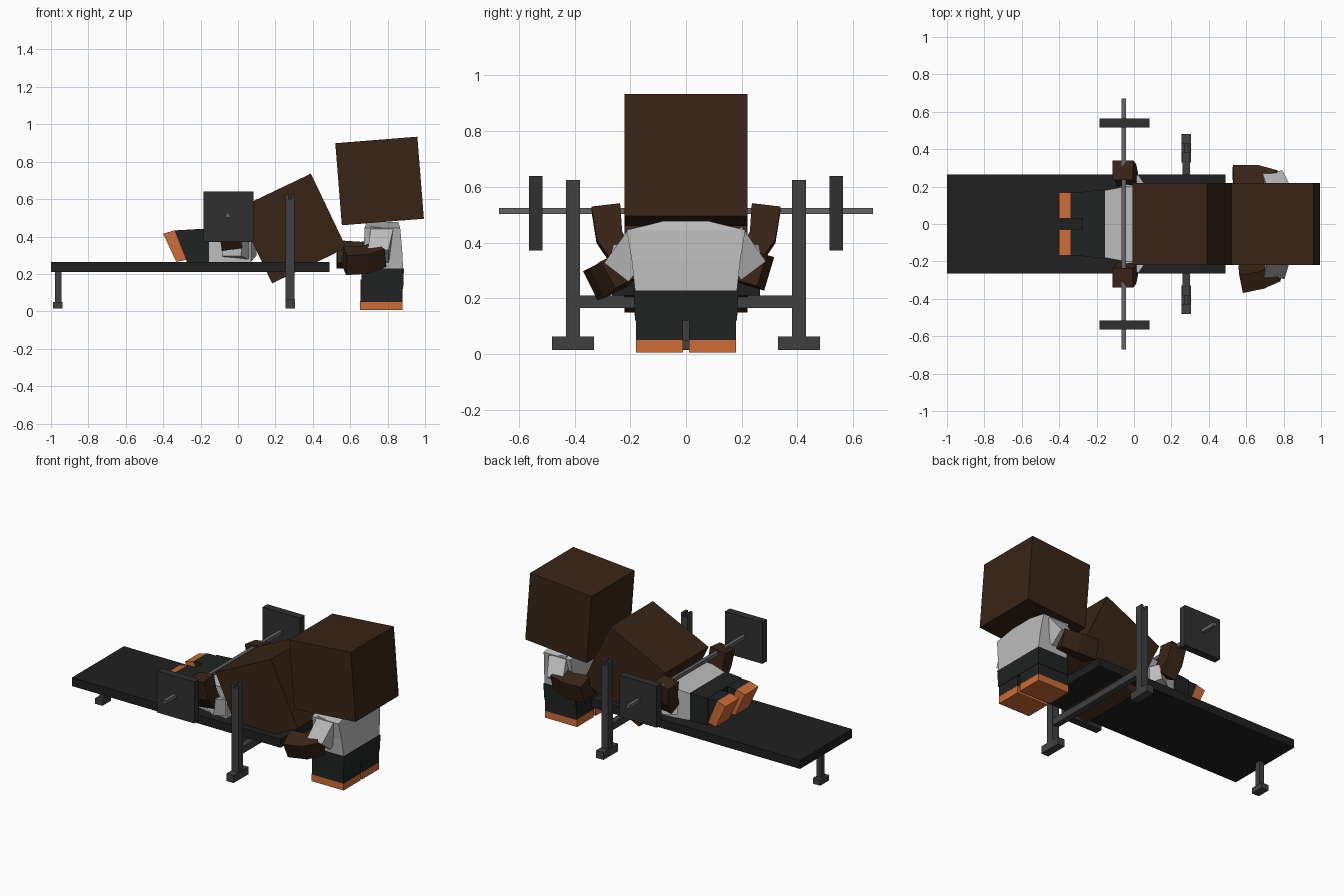
import bpy
from mathutils import Vector, Matrix
from math import radians

if "Cube" in bpy.data.objects:
    bpy.data.objects.remove(bpy.data.objects["Cube"])


def mat(name, r, g, b):
    m = bpy.data.materials.new(name)
    m.diffuse_color = (r, g, b, 1)
    m.use_nodes = True
    m.node_tree.nodes["Principled BSDF"].inputs["Base Color"].default_value = m.diffuse_color
    return m


STEEL = mat("dark_steel", .05, .05, .05)
BAR = mat("bar_steel", .13, .13, .13)
PAD = mat("black_pad", .014, .014, .014)
PLATE = mat("plate", .03, .03, .03)
BROWN = mat("brown", .04, .018, .008)
SHIRT = mat("shirt_grey", .5, .5, .5)
PANTS = mat("black_cloth", .015, .016, .016)
SHOE = mat("orange", .62, .15, .035)


def build(name, verts, faces, m):
    me = bpy.data.meshes.new(name)
    me.from_pydata(verts, [], faces)
    me.materials.append(m)
    ob = bpy.data.objects.new(name, me)
    bpy.context.collection.objects.link(ob)
    return ob


def loft(name, rings, m):
    """Skin equal-length rings of points and cap both ends."""
    n = len(rings[0])
    verts = [tuple(p) for r in rings for p in r]
    faces = [(i * n + j, i * n + (j + 1) % n, (i + 1) * n + (j + 1) % n, (i + 1) * n + j)
             for i in range(len(rings) - 1) for j in range(n)]
    faces += [tuple(range(n))[::-1], tuple(range(len(verts) - n, len(verts)))]
    ob = build(name, verts, faces, m)
    import bmesh
    bm = bmesh.new()
    bm.from_mesh(ob.data)
    bmesh.ops.recalc_face_normals(bm, faces=bm.faces)
    bm.to_mesh(ob.data)
    bm.free()
    return ob


def box(name, x0, x1, y0, y1, z0, z1, m):
    return loft(name, [[(x0, y0, z), (x1, y0, z), (x1, y1, z), (x0, y1, z)] for z in (z0, z1)], m)


def prism(name, profile, y0, y1, m):
    """Extrude an (x, z) profile along y."""
    return loft(name, [[(x, y, z) for x, z in profile] for y in (y0, y1)], m)


def head(name, x, z, angle):
    s = .22
    ob = box(name, -s, s, -s, s, -s, s, BROWN)
    ob.data.transform(Matrix.Translation((x, 0, z)) @ Matrix.Rotation(radians(-angle), 4, 'Y'))


def limb(name, stations, m, up):
    """Square-section limb through (point, half_width, half_depth) stations."""
    pts = [Vector(s[0]) for s in stations]
    rings = []
    for i, (_, w, d) in enumerate(stations):
        t = (pts[min(i + 1, len(pts) - 1)] - pts[max(i - 1, 0)]).normalized()
        u = t.cross(Vector(up)).normalized()
        v = t.cross(u)
        rings.append([pts[i] + u * a * w + v * b * d for a, b in ((-1, -1), (1, -1), (1, 1), (-1, 1))])
    return loft(name, rings, m)


# bench and its rear leg
box("bench_board", -1, .49, -.265, .265, .21, .265, PAD)
box("rear_leg", -.978, -.943, -.018, .018, .03, .22, STEEL)
box("rear_foot", -.99, -.937, -.045, .045, .015, .05, STEEL)

# rack
box("rack_crossbar", .26, .3, -.39, .39, .165, .21, STEEL)
for s, side in ((-1, "front"), (1, "back")):
    y0, y1 = sorted((s * .38, s * .43))
    prism(side + "_upright", [(.255, .015), (.303, .015), (.303, .625), (.288, .625),
                              (.288, .6), (.27, .6), (.27, .625), (.255, .625)], y0, y1, STEEL)
    y0, y1 = sorted((s * .33, s * .48))
    box(side + "_rack_foot", .253, .305, y0, y1, .015, .063, STEEL)
    # square weight plates
    y0, y1 = sorted((s * .515, s * .563))
    box(side + "_plate", -.185, .082, y0, y1, .372, .64, PLATE)
box("barbell_bar", -.066, -.044, -.67, .67, .502, .525, BAR)

# standing helper
head("standing_head", .757, .697, 4.55)


def ring_z(z, x, hx, hy):
    return [(x - hx, -hy, z), (x + hx, -hy, z), (x + hx, hy, z), (x - hx, hy, z)]


loft("standing_torso", [ring_z(.22, .775, .108, .182), ring_z(.34, .775, .102, .195),
                        ring_z(.445, .772, .095, .213), ring_z(.478, .772, .085, .08)], SHIRT)
loft("standing_hips", [ring_z(.12, .77, .113, .183), ring_z(.228, .775, .112, .188)], PANTS)
for s, side in ((-1, "front"), (1, "back")):
    y0, y1 = sorted((s * .01, s * .18))
    box("standing_leg_" + side, .655, .88, y0, y1, .05, .17, PANTS)
    box("standing_shoe_" + side, .652, .88, y0, y1, .006, .055, SHOE)
limb("standing_sleeve_front", [((.77, -.16, .41), .06, .06), ((.75, -.245, .30), .055, .055)], SHIRT, (1, 0, 0))
limb("standing_sleeve_back", [((.77, .16, .41), .06, .06), ((.74, .235, .31), .055, .055)], SHIRT, (1, 0, 0))
limb("standing_forearm_front", [((.765, -.24, .305), .05, .055), ((.68, -.275, .275), .052, .058),
                                ((.57, -.295, .27), .055, .058)], BROWN, (0, -.5, 1))
limb("standing_forearm_back", [((.755, .225, .31), .05, .055), ((.66, .25, .30), .05, .06),
                               ((.53, .245, .305), .055, .062)], BROWN, (0, .3, 1))

# lying lifter
head("lying_head", .286, .443, 25.5)


def ring_x(x, z0, z1, hy):
    return [(x, -hy, z0), (x, hy, z0), (x, hy, z1), (x, -hy, z1)]


loft("lying_torso", [ring_x(-.165, .262, .435, .178), ring_x(-.05, .262, .455, .2),
                     ring_x(.07, .265, .455, .213), ring_x(.1, .3, .43, .09)], SHIRT)
loft("lying_hips", [ring_x(-.275, .264, .437, .175), ring_x(-.155, .262, .442, .182)], PANTS)
for s, side in ((-1, "front"), (1, "back")):
    y0, y1 = sorted((s * .03, s * .168))
    prism("lying_leg_" + side, [(-.34, .433), (-.275, .27), (-.2, .264), (-.2, .438)], y0, y1, PANTS)
    prism("lying_shoe_" + side, [(-.4, .415), (-.34, .433), (-.275, .275), (-.33, .265)], y0, y1, SHOE)
    # arms gripping the bar
    limb("lying_sleeve_" + side, [((.02, s * .16, .33), .06, .055), ((-.03, s * .235, .345), .06, .05)],
         SHIRT, (0, 0, 1))
    limb("lying_forearm_" + side, [((-.035, s * .235, .35), .055, .04), ((-.045, s * .275, .42), .055, .048),
                                   ((-.06, s * .288, .528), .055, .052)], BROWN, (0, 1, 0))
